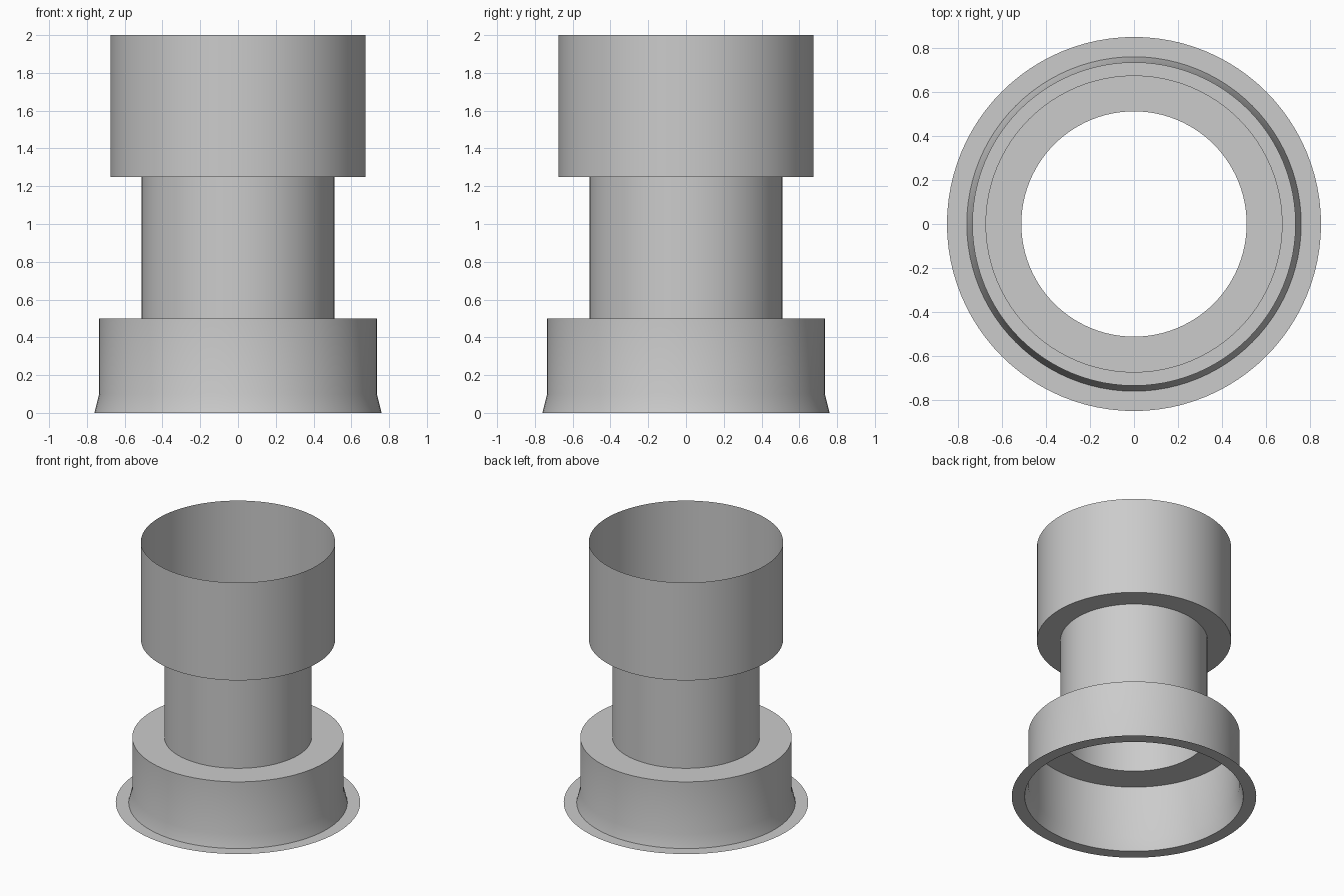
import bpy, bmesh
from math import cos, sin, tau, radians

if "Cube" in bpy.data.objects:
    bpy.data.objects.remove(bpy.data.objects["Cube"], do_unlink=True)

SEGMENTS = 96

# One plain grey for the whole fitting
grey = bpy.data.materials.new("light_grey")
grey.use_nodes = True
colour = (0.6, 0.6, 0.6, 1)
grey.diffuse_color = colour
grey.node_tree.nodes["Principled BSDF"].inputs["Base Color"].default_value = colour


def lathe(name, profile):
    """Turn an open (radius, height) profile around z into a thin sheet."""
    bm = bmesh.new()
    rings = [[bm.verts.new((r * cos(tau * i / SEGMENTS), r * sin(tau * i / SEGMENTS), z))
              for i in range(SEGMENTS)] for r, z in profile]
    for low, high in zip(rings, rings[1:]):
        for i in range(SEGMENTS):
            j = (i + 1) % SEGMENTS
            bm.faces.new((low[i], low[j], high[j], high[i]))
    mesh = bpy.data.meshes.new(name)
    bm.to_mesh(mesh)
    bm.free()
    mesh.materials.append(grey)
    obj = bpy.data.objects.new(name, mesh)
    bpy.context.collection.objects.link(obj)
    bpy.ops.object.select_all(action="DESELECT")
    obj.select_set(True)
    bpy.context.view_layer.objects.active = obj
    bpy.ops.object.shade_smooth_by_angle(angle=radians(30))
    return obj


# Flat ring on the ground
lathe("bottom_flange", [(0.85, 0), (0.76, 0)])
# Flared skirt, straight wall and upper ledge
lathe("base_cup", [(0.76, 0), (0.735, 0.1), (0.735, 0.5), (0.512, 0.5)])
# Narrow middle tube
lathe("neck", [(0.512, 0.5), (0.512, 1.25)])
# Lower ledge and open upper sleeve
lathe("top_sleeve", [(0.512, 1.25), (0.675, 1.25), (0.675, 2)])
